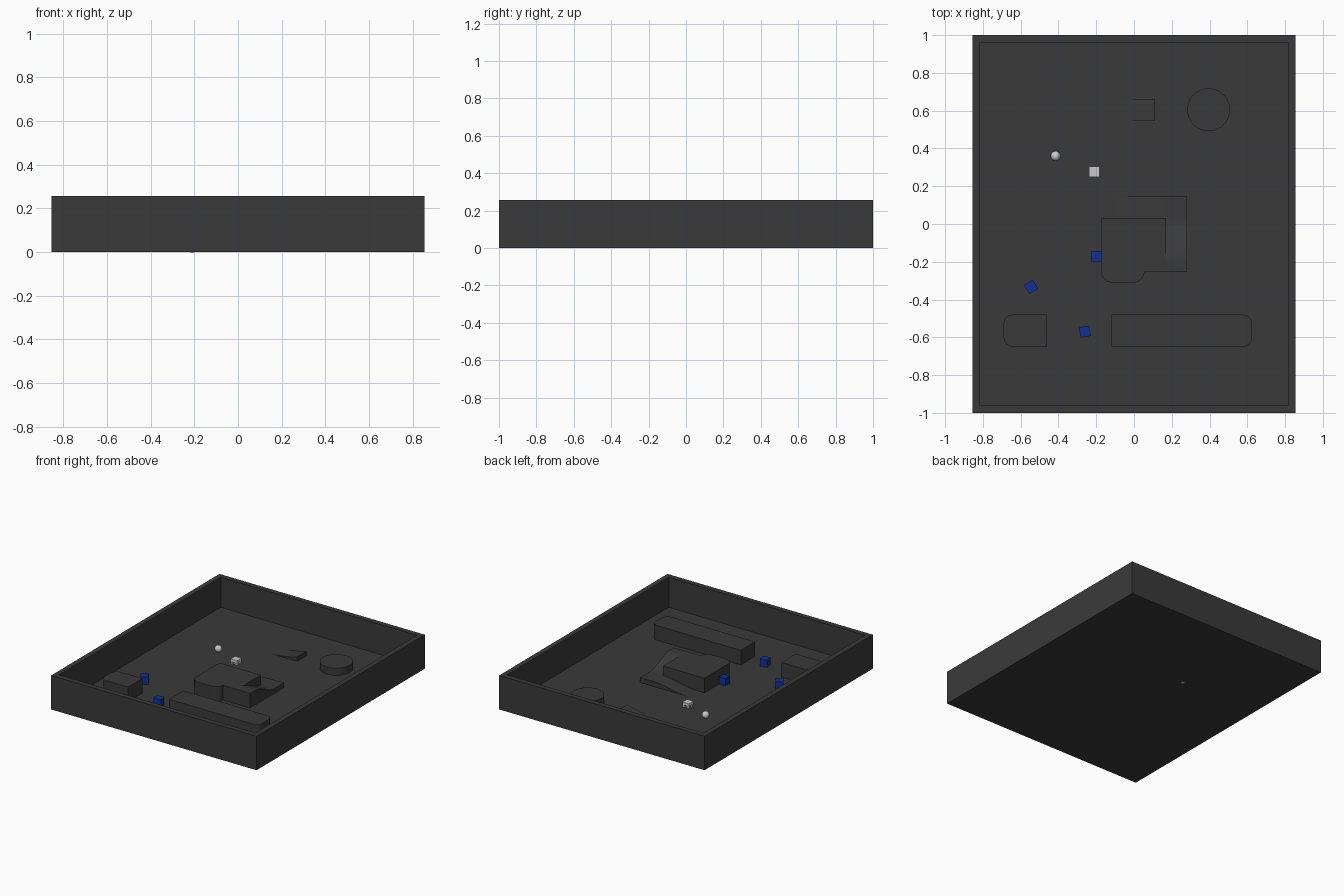
import bpy, bmesh, math
from mathutils import Matrix, Vector

if "Cube" in bpy.data.objects:
    bpy.data.objects.remove(bpy.data.objects["Cube"])

FLOOR, HIGH, MID = 0.03, 0.14, 0.067


def material(name, rgb):
    m = bpy.data.materials.new(name)
    m.diffuse_color = (*rgb, 1)
    m.use_nodes = True
    m.node_tree.nodes["Principled BSDF"].inputs["Base Color"].default_value = m.diffuse_color
    return m


DARK = material("dark_grey", (0.042, 0.042, 0.042))
BLUE = material("blue", (0.006, 0.03, 0.3))
WHITE = material("white", (0.8, 0.8, 0.8))


def finish(name, bm, mat, smooth=False):
    bmesh.ops.recalc_face_normals(bm, faces=bm.faces)
    me = bpy.data.meshes.new(name)
    bm.to_mesh(me)
    bm.free()
    me.materials.append(mat)
    ob = bpy.data.objects.new(name, me)
    bpy.context.collection.objects.link(ob)
    if smooth:
        bpy.ops.object.select_all(action='DESELECT')
        ob.select_set(True)
        bpy.context.view_layer.objects.active = ob
        bpy.ops.object.shade_smooth_by_angle(angle=math.radians(30))
    return ob


def box(name, center, size, mat, turn=0):
    bm = bmesh.new()
    bmesh.ops.create_cube(bm, size=1, matrix=Matrix.Translation(center)
                          @ Matrix.Rotation(math.radians(turn), 4, 'Z')
                          @ Matrix.Diagonal((*size, 1)))
    return finish(name, bm, mat)


def extrude(name, points, offset, mat):
    bm = bmesh.new()
    face = bm.faces.new([bm.verts.new(p) for p in points])
    ext = bmesh.ops.extrude_face_region(bm, geom=[face])["geom"]
    verts = [g for g in ext if isinstance(g, bmesh.types.BMVert)]
    bmesh.ops.translate(bm, verts=verts, vec=Vector(offset))
    return finish(name, bm, mat, True)


def rounded_block(name, x0, x1, y0, y1, top, radii):
    # radii in the order: front left, front right, back right, back left
    pts = []
    corners = [(x0, y0, 1, 1), (x1, y0, -1, 1), (x1, y1, -1, -1), (x0, y1, 1, -1)]
    for i, ((x, y, sx, sy), r) in enumerate(zip(corners, radii)):
        steps = 10 if r else 0
        for k in range(steps + 1):
            a = math.pi * (1 + i / 2 + k / 2 / max(steps, 1))
            pts.append((x + sx * r + r * math.cos(a), y + sy * r + r * math.sin(a), FLOOR))
    return extrude(name, pts, (0, 0, top - FLOOR), DARK)


def ease(a, b, z0, z1, n=16):
    # S-shaped slope from (a, z0) to (b, z1)
    return [(a + (b - a) * i / n, z0 + (z1 - z0) * (i / n) ** 2 * (3 - 2 * i / n))
            for i in range(n + 1)]


# Tray: a box whose top is inset and pushed down to the floor
bm = bmesh.new()
bmesh.ops.create_cube(bm, size=1, matrix=Matrix.Translation((0, 0, 0.128))
                      @ Matrix.Diagonal((1.71, 2, 0.256, 1)))
top = max(bm.faces, key=lambda f: f.calc_center_median().z)
bmesh.ops.inset_region(bm, faces=[top], thickness=0.054)
ext = bmesh.ops.extrude_face_region(bm, geom=[top])["geom"]
bmesh.ops.delete(bm, geom=[top], context='FACES_ONLY') if top.is_valid else None
bmesh.ops.translate(bm, verts=[g for g in ext if isinstance(g, bmesh.types.BMVert)],
                    vec=(0, 0, FLOOR - 0.256))
finish("tray", bm, DARK)

# Barriers along the front, with a gap between them
rounded_block("left_barrier", -0.69, -0.46, -0.65, -0.48, HIGH, (0.05, 0, 0, 0.05))
rounded_block("right_barrier", -0.12, 0.625, -0.65, -0.48, HIGH, (0, 0.05, 0.05, 0))

# Central plateau: rounded front lobe and straight side
rounded_block("plateau_lobe", -0.175, 0.055, -0.31, 0.03, HIGH, (0.06, 0.06, 0, 0))
rounded_block("plateau_side", 0.055, 0.17, -0.255, 0.03, HIGH, (0, 0, 0, 0))

# Lower ramp to the landing, then upper ramp to the plateau
prof = ease(-0.12, 0.17, FLOOR, MID) + [(0.28, MID), (0.28, FLOOR)]
extrude("lower_ramp", [(x, 0.03, z) for x, z in prof], (0, 0.115, 0), DARK)
prof = [(0.03, FLOOR)] + ease(0.03, -0.2, MID, HIGH) + [(-0.255, HIGH), (-0.255, FLOOR)]
extrude("upper_ramp", [(0.17, y, z) for y, z in prof], (0.11, 0, 0), DARK)

# Small jump ramp, rising to the right
n = 12
prof = [(-0.12 + 0.23 * i / n, FLOOR + 0.033 * (i / n) ** 2) for i in range(n + 1)]
extrude("jump_ramp", [(x, 0.545, z) for x, z in prof + [(0.11, FLOOR)]], (0, 0.115, 0), DARK)

# Round platform
bm = bmesh.new()
bmesh.ops.create_cone(bm, cap_ends=True, segments=64, radius1=0.113, radius2=0.113,
                      depth=0.055, matrix=Matrix.Translation((0.395, 0.605, FLOOR + 0.0275)))
finish("round_platform", bm, DARK, True)

# Loose blue cubes
for i, (x, y, turn) in enumerate([(-0.2, -0.17, 0), (-0.545, -0.333, 32), (-0.26, -0.57, 10)]):
    box(f"blue_cube_{i + 1}", (x, y, FLOOR + 0.0275), (0.055, 0.055, 0.055), BLUE, turn)

# Ball
bm = bmesh.new()
bmesh.ops.create_uvsphere(bm, u_segments=32, v_segments=16, radius=0.026,
                          matrix=Matrix.Translation((-0.415, 0.36, FLOOR + 0.026)))
finish("ball", bm, WHITE, True)

# Small white marker: cap on four feet, with a stem through the floor
cx, cy = -0.21, 0.277
box("marker_cap", (cx, cy, 0.058), (0.054, 0.054, 0.02), WHITE)
for sx in (-1, 1):
    for sy in (-1, 1):
        box("marker_foot", (cx + sx * 0.018, cy + sy * 0.018, 0.039), (0.016, 0.016, 0.02), WHITE)
box("marker_stem", (cx, cy, 0.0245), (0.022, 0.022, 0.051), WHITE)
